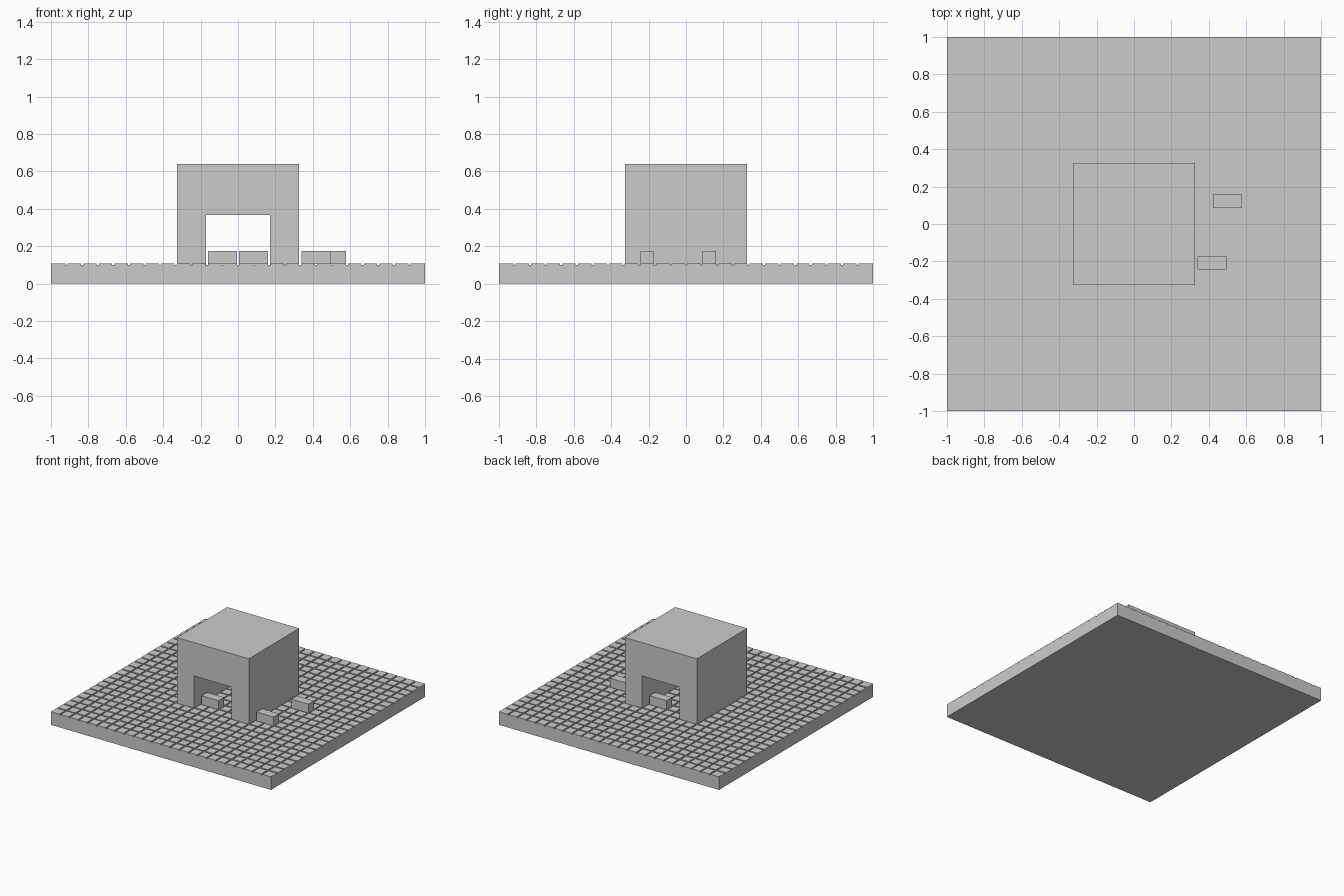
import bpy, bmesh
from mathutils import Matrix, Vector

if "Cube" in bpy.data.objects:
    bpy.data.objects.remove(bpy.data.objects["Cube"])

CELL = 2 / 24      # paving grid pitch
GAP = 0.012        # joint width
BASE = 0.1         # solid slab height
TOP = 0.108        # paving surface height


def add_box(bm, lo, hi, open_bottom=False):
    lo, hi = Vector(lo), Vector(hi)
    mat = Matrix.Translation((lo + hi) / 2) @ Matrix.Diagonal((*(hi - lo), 1))
    verts = bmesh.ops.create_cube(bm, size=1, matrix=mat)["verts"]
    if open_bottom:
        bottom = [f for f in bm.faces if f.normal.z < -0.5 and all(v in verts for v in f.verts)]
        bmesh.ops.delete(bm, geom=bottom, context="FACES_ONLY")


def finish(bm, name):
    bmesh.ops.recalc_face_normals(bm, faces=bm.faces)
    mesh = bpy.data.meshes.new(name)
    bm.to_mesh(mesh)
    bm.free()
    obj = bpy.data.objects.new(name, mesh)
    bpy.context.collection.objects.link(obj)
    return obj


def box(name, lo, hi):
    bm = bmesh.new()
    add_box(bm, lo, hi)
    return finish(bm, name)


# Ground slab
box("ground_slab", (-1, -1, 0), (1, 1, BASE))

# Paving stones with narrow joints
bm = bmesh.new()
for i in range(24):
    for j in range(24):
        x, y = -1 + i * CELL, -1 + j * CELL
        x0 = x if i == 0 else x + GAP / 2
        y0 = y if j == 0 else y + GAP / 2
        x1 = x + CELL if i == 23 else x + CELL - GAP / 2
        y1 = y + CELL if j == 23 else y + CELL - GAP / 2
        add_box(bm, (x0, y0, BASE - 0.002), (x1, y1, TOP))
finish(bm, "paving_stones")

# Gate block: arch profile extruded front to back
W, H, A, AH = 0.327, 0.64, 0.17, 0.366
profile = [(-W, BASE), (-W, H), (W, H), (W, BASE),
           (A, BASE), (A, AH), (-A, AH), (-A, BASE)]
bm = bmesh.new()
face = bm.faces.new([bm.verts.new((x, -W, z)) for x, z in profile])
ext = bmesh.ops.extrude_face_region(bm, geom=[face], use_keep_orig=True)
moved = [g for g in ext["geom"] if isinstance(g, bmesh.types.BMVert)]
bmesh.ops.translate(bm, verts=moved, vec=(0, 2 * W, 0))
finish(bm, "gate_block")

# Loose bricks, each two cells long
for n, (i, j) in enumerate([(10, 9), (12, 14), (16, 9), (17, 13)]):
    x, y = -1 + i * CELL, -1 + j * CELL
    box(f"loose_brick_{n + 1}",
        (x + GAP / 2, y + GAP / 2, TOP - 0.004),
        (x + 2 * CELL - GAP / 2, y + CELL - GAP / 2, 0.175))
